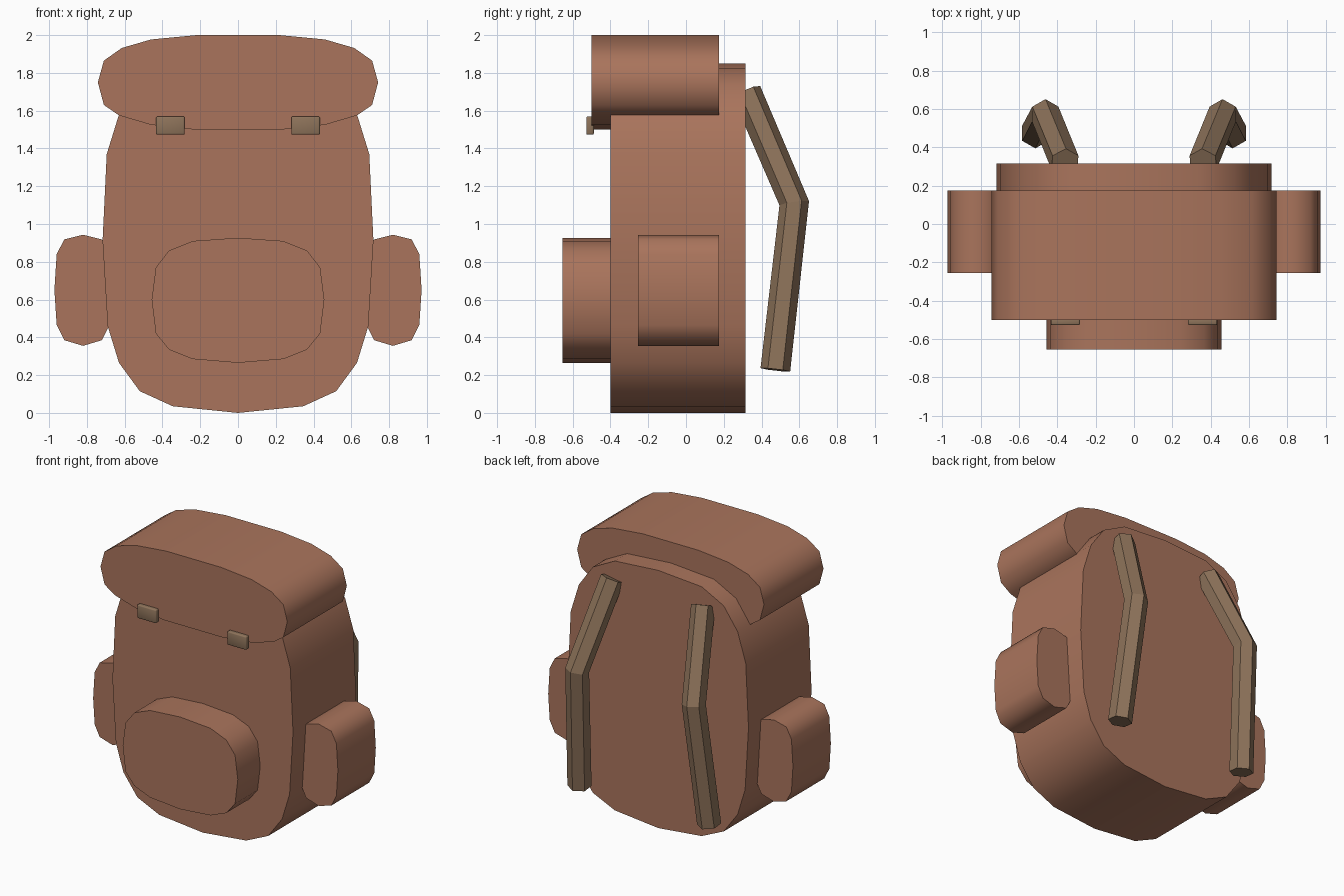
import bpy, bmesh, math
from mathutils import Vector

if "Cube" in bpy.data.objects:
    bpy.data.objects.remove(bpy.data.objects["Cube"])


def material(name, rgb):
    m = bpy.data.materials.new(name)
    m.diffuse_color = (*rgb, 1)
    m.use_nodes = True
    m.node_tree.nodes["Principled BSDF"].inputs["Base Color"].default_value = m.diffuse_color
    return m


LEATHER = material("brown_leather", (0.40, 0.175, 0.107))
STRAP = material("tan_strap", (0.27, 0.172, 0.103))


def finish(bm, name, mat, smooth=None):
    bmesh.ops.recalc_face_normals(bm, faces=bm.faces)
    me = bpy.data.meshes.new(name)
    bm.to_mesh(me)
    bm.free()
    ob = bpy.data.objects.new(name, me)
    bpy.context.collection.objects.link(ob)
    me.materials.append(mat)
    if smooth:
        bpy.ops.object.select_all(action='DESELECT')
        ob.select_set(True)
        bpy.context.view_layer.objects.active = ob
        bpy.ops.object.shade_smooth_by_angle(angle=math.radians(smooth))
    return ob


def slab(name, outline, y0, y1):
    """Extrude an (x, z) outline from y0 to y1."""
    bm = bmesh.new()
    front = bm.faces.new([bm.verts.new((x, y0, z)) for x, z in outline])
    ext = bmesh.ops.extrude_face_region(bm, geom=[front], use_keep_orig=True)
    moved = [v for v in ext["geom"] if isinstance(v, bmesh.types.BMVert)]
    bmesh.ops.translate(bm, verts=moved, vec=(0, y1 - y0, 0))
    return finish(bm, name, LEATHER, 50)


def mirrored(half):
    """Complete a right-hand half outline, keeping centre points single."""
    return half + [(-x, z) for x, z in reversed(half) if x > 0]


# Main bag
slab("bag_body", mirrored([
    (0, 0), (0.345, 0.035), (0.52, 0.115), (0.63, 0.265), (0.69, 0.46),
    (0.717, 0.91), (0.695, 1.37), (0.63, 1.58), (0.52, 1.735),
    (0.345, 1.825), (0, 1.85)]), -0.40, 0.315)

# Overhanging lid
slab("lid", mirrored([
    (0.23, 1.5), (0.46, 1.525), (0.63, 1.575), (0.71, 1.63), (0.742, 1.75),
    (0.71, 1.865), (0.615, 1.932), (0.46, 1.977), (0.22, 2.0)]), -0.50, 0.175)

# Front pocket
slab("front_pocket", mirrored([
    (0, 0.265), (0.24, 0.285), (0.365, 0.335), (0.435, 0.42), (0.457, 0.6),
    (0.435, 0.77), (0.365, 0.86), (0.24, 0.91), (0, 0.927)]), -0.655, -0.38)

# Side pockets
POCKET = [(0.82, 0.355), (0.92, 0.385), (0.96, 0.465), (0.972, 0.65),
          (0.96, 0.84), (0.92, 0.918), (0.82, 0.943), (0.72, 0.918),
          (0.68, 0.84), (0.665, 0.65), (0.68, 0.465), (0.72, 0.385)]
for side, s in (("right", 1), ("left", -1)):
    slab(f"{side}_side_pocket", [(s * x, z) for x, z in POCKET], -0.255, 0.175)


# Hexagonal shoulder straps, bent once
def strap(name, s):
    path = [Vector(p) for p in
            ((0.36, 0.32, 1.70), (0.463, 0.573, 1.11), (0.515, 0.473, 0.228))]
    dirs = [(b - a).normalized() for a, b in zip(path, path[1:])]
    tangents = [dirs[0], (dirs[0] + dirs[1]).normalized(), dirs[1]]
    bm = bmesh.new()
    rings = []
    for p, t in zip(path, tangents):
        u = Vector((0, 1, 0))
        u = (u - t * u.dot(t)).normalized()
        w = t.cross(u)
        ring = []
        for i in range(6):
            a = math.pi * i / 3
            q = p + 0.079 * (u * math.cos(a) + w * math.sin(a))
            ring.append(bm.verts.new((s * q.x, q.y, q.z)))
        rings.append(ring)
    for a, b in zip(rings, rings[1:]):
        for i in range(6):
            j = (i + 1) % 6
            bm.faces.new((a[i], a[j], b[j], b[i]))
    bm.faces.new(rings[0])
    bm.faces.new(rings[-1])
    finish(bm, name, STRAP)


# Lid buckles with softened edges
def buckle(name, s):
    bm = bmesh.new()
    bmesh.ops.create_cube(bm, size=1)
    bmesh.ops.scale(bm, vec=(0.152, 0.04, 0.097), verts=bm.verts)
    bmesh.ops.bevel(bm, geom=bm.edges[:], offset=0.008, segments=2,
                    affect='EDGES', profile=0.5)
    bmesh.ops.translate(bm, vec=(s * 0.358, -0.508, 1.521), verts=bm.verts)
    finish(bm, name, STRAP, 50)


for side, s in (("right", 1), ("left", -1)):
    strap(f"{side}_shoulder_strap", s)
    buckle(f"{side}_buckle", s)
